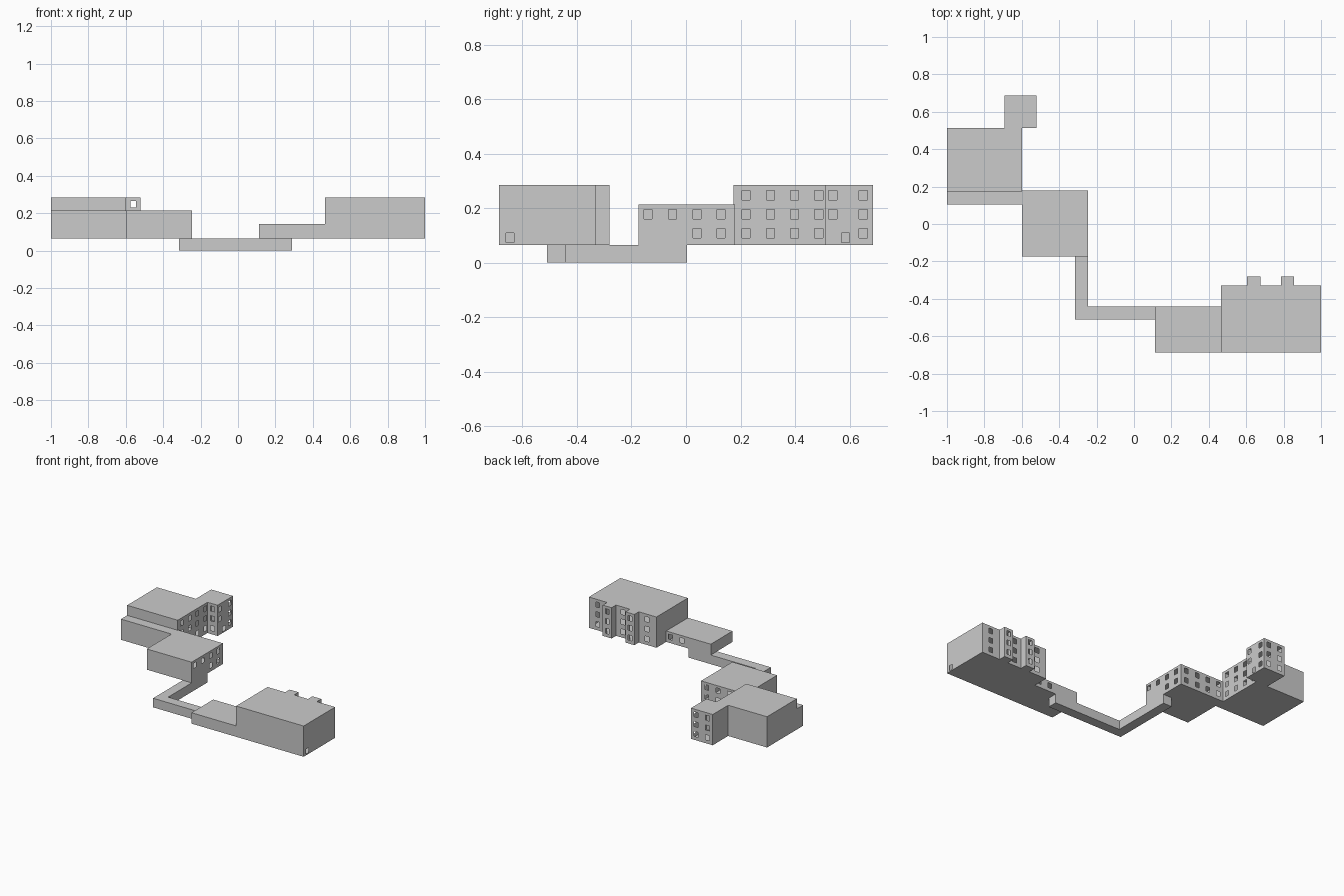
import bpy, bmesh
from mathutils import Vector

if "Cube" in bpy.data.objects:
    bpy.data.objects.remove(bpy.data.objects["Cube"])

WIN_W, WIN_H = 0.03, 0.035
ROWS = (0.108, 0.178, 0.248)
BASE = 0.065


def grid(cols, rows=ROWS):
    return [(c, r) for c in cols for r in rows]


def wall(bm, a, b, z0, z1, holes):
    """Axis-aligned wall panel with open rectangular window holes."""
    axis = 0 if abs(b[0] - a[0]) > abs(b[1] - a[1]) else 1
    us = {a[axis], b[axis]}
    zs = {z0, z1}
    for u, z in holes:
        us |= {u - WIN_W / 2, u + WIN_W / 2}
        zs |= {z - WIN_H / 2, z + WIN_H / 2}
    us = sorted(us, reverse=b[axis] < a[axis])
    zs = sorted(zs)

    def point(u, z):
        p = Vector((a[0], a[1], z))
        p[axis] = u
        return bm.verts.new(p)

    for u0, u1 in zip(us, us[1:]):
        for h0, h1 in zip(zs, zs[1:]):
            uc, zc = (u0 + u1) / 2, (h0 + h1) / 2
            if any(abs(uc - u) < WIN_W / 2 and abs(zc - z) < WIN_H / 2 for u, z in holes):
                continue
            bm.faces.new((point(u0, h0), point(u1, h0), point(u1, h1), point(u0, h1)))


def building(name, outline, z0, z1, windows=None):
    """Hollow shell from a counter-clockwise outline; windows are given per edge."""
    windows = windows or {}
    bm = bmesh.new()
    for i, a in enumerate(outline):
        wall(bm, a, outline[(i + 1) % len(outline)], z0, z1, windows.get(i, []))
    bm.faces.new([bm.verts.new((x, y, z1)) for x, y in outline])
    bm.faces.new([bm.verts.new((x, y, z0)) for x, y in reversed(outline)])
    bmesh.ops.remove_doubles(bm, verts=bm.verts, dist=1e-5)
    mesh = bpy.data.meshes.new(name)
    bm.to_mesh(mesh)
    bm.free()
    bpy.context.collection.objects.link(bpy.data.objects.new(name, mesh))


def rect(x0, y0, x1, y1):
    return [(x0, y0), (x1, y0), (x1, y1), (x0, y1)]


# Tall left block with its rear tower
building("left_block_and_tower",
         [(-1, .175), (-.6, .175), (-.6, .512), (-.52, .512), (-.52, .686),
          (-.692, .686), (-.692, .512), (-1, .512)], BASE, .285,
         {1: grid((.22, .31, .398, .487)),
          2: grid((-.56,)),
          3: grid((.538,), ROWS[1:]) + grid((.65,)) + [(.585, .091)],
          4: grid((-.56, -.65))})

# Low step in front of the left block
building("left_step", rect(-1, .105, -.6, .175), BASE, .213)

# Middle block
building("middle_block", rect(-.6, -.174, -.245, .18), BASE, .213,
         {1: grid((-.139, -.05), ROWS[1:2]) + grid((.04, .128), ROWS[:2]),
          2: grid((-.29, -.38, -.47, -.56), ROWS[:2])})

# L-shaped link corridor at ground level
building("corridor",
         [(-.315, -.51), (.29, -.51), (.29, -.44), (-.245, -.44),
          (-.245, .003), (-.315, .003)], 0, BASE)

# Low right block
building("right_low_block", rect(.112, -.686, .465, -.44), BASE, .143,
         {2: grid((.34, .43), ROWS[:1])})

# Tall right block with two rear bays
building("right_block",
         [(.465, -.686), (1, -.686), (1, -.33), (.855, -.33), (.855, -.28),
          (.785, -.28), (.785, -.33), (.675, -.33), (.675, -.28),
          (.605, -.28), (.605, -.33), (.465, -.33)], BASE, .285,
         {1: [(-.645, .091)], 2: grid((.93,)), 4: grid((.82,)),
          6: grid((.73,)), 8: grid((.64,)), 10: grid((.54,))})
